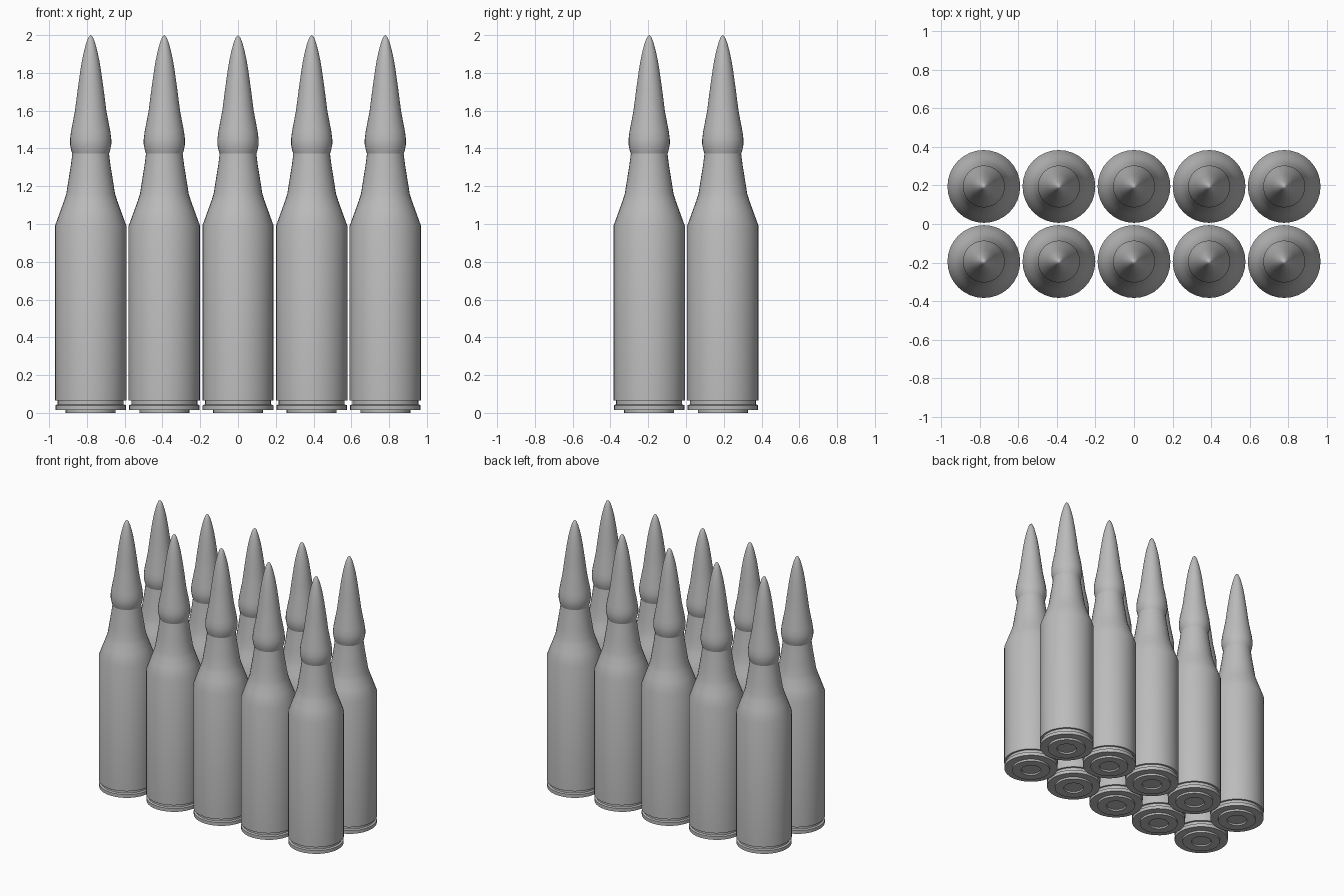
import bpy
import math

cube = bpy.data.objects.get("Cube")
if cube:
    bpy.data.objects.remove(cube, do_unlink=True)

SIDES = 32
PITCH = 0.39

metal = bpy.data.materials.new("plain grey metal")
metal.use_nodes = True
grey = (0.5, 0.5, 0.5, 1)
metal.diffuse_color = grey
metal.node_tree.nodes["Principled BSDF"].inputs["Base Color"].default_value = grey


def lathe(name, profile):
    """Revolve (radius, height) points about z; zero radius makes a pole."""
    verts, faces, rings = [], [], []
    for r, z in profile:
        n = SIDES if r > 0 else 1
        rings.append(range(len(verts), len(verts) + n))
        for i in range(n):
            a = 2 * math.pi * i / SIDES
            verts.append((r * math.cos(a), r * math.sin(a), z))
    for low, high in zip(rings, rings[1:]):
        for i in range(SIDES):
            j = (i + 1) % SIDES
            if len(low) == 1:
                faces.append((low[0], high[j], high[i]))
            elif len(high) == 1:
                faces.append((low[i], low[j], high[0]))
            else:
                faces.append((low[i], low[j], high[j], high[i]))
    mesh = bpy.data.meshes.new(name)
    mesh.from_pydata(verts, [], faces)
    mesh.materials.append(metal)
    obj = bpy.data.objects.new(name, mesh)
    bpy.context.collection.objects.link(obj)
    bpy.ops.object.select_all(action="DESELECT")
    obj.select_set(True)
    bpy.context.view_layer.objects.active = obj
    bpy.ops.object.shade_smooth_by_angle(angle=math.radians(25))
    return obj


# Casing: primer recess, base, rim, extractor groove, body, shoulder, neck
casing = lathe("casing", [
    (0, 0.01), (0.066, 0.01), (0.07, 0), (0.132, 0), (0.132, 0.015),
    (0.187, 0.015), (0.187, 0.04), (0.175, 0.045), (0.175, 0.065),
    (0.189, 0.065), (0.189, 0.99), (0.16, 1.07), (0.14, 1.125),
    (0.129, 1.16), (0.118, 1.23), (0.105, 1.31), (0.096, 1.38), (0, 1.38)])

# Pointed tip seated in the neck
tip = lathe("pointed_tip", [
    (0, 1.37), (0.096, 1.37), (0.103, 1.39), (0.109, 1.42), (0.109, 1.45),
    (0.104, 1.49), (0.083, 1.60), (0.069, 1.71), (0.055, 1.81),
    (0.045, 1.87), (0.034, 1.92), (0.023, 1.96), (0.012, 1.988), (0, 2)])

# Two rows of five, sharing the same meshes
for row in range(2):
    for col in range(5):
        place = ((col - 2) * PITCH, (row - 0.5) * PITCH, 0)
        for part in (casing, tip):
            obj = part if row == col == 0 else part.copy()
            if obj is not part:
                obj.name = f"{part.name}_{row + 1}_{col + 1}"
                bpy.context.collection.objects.link(obj)
            obj.location = place
